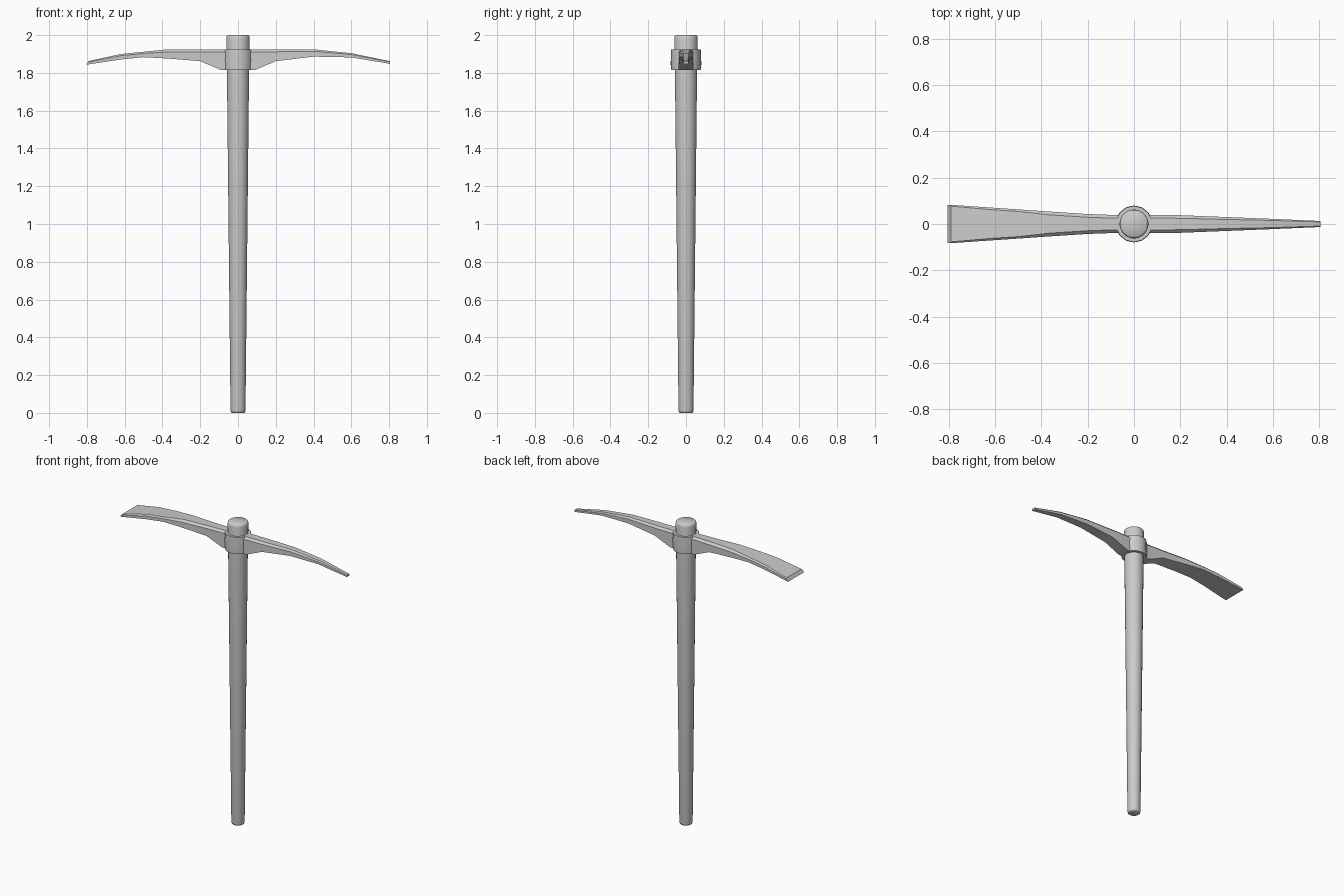
import bpy, bmesh, math

if "Cube" in bpy.data.objects:
    bpy.data.objects.remove(bpy.data.objects["Cube"])


def loft(name, rings, angle=30):
    """Skin closed rings of equal point count and cap both ends."""
    bm = bmesh.new()
    vr = [[bm.verts.new(p) for p in ring] for ring in rings]
    n = len(rings[0])
    for a, b in zip(vr, vr[1:]):
        for i in range(n):
            j = (i + 1) % n
            bm.faces.new((a[i], a[j], b[j], b[i]))
    bm.faces.new(vr[0])
    bm.faces.new(vr[-1])
    bmesh.ops.recalc_face_normals(bm, faces=bm.faces)
    me = bpy.data.meshes.new(name)
    bm.to_mesh(me)
    bm.free()
    ob = bpy.data.objects.new(name, me)
    bpy.context.collection.objects.link(ob)
    bpy.ops.object.select_all(action='DESELECT')
    ob.select_set(True)
    bpy.context.view_layer.objects.active = ob
    bpy.ops.object.shade_smooth_by_angle(angle=math.radians(angle))
    return ob


def circle(r, z, n):
    return [(r * math.cos(2 * math.pi * (i + .5) / n),
             r * math.sin(2 * math.pi * (i + .5) / n), z) for i in range(n)]


def arm_section(x, w, bottom, top, lean=0.0):
    """Bar section with chamfered upper edges; lean slants the tip."""
    c = min(0.014, (top - bottom) * 0.3, w * 0.35)
    pts = [(-w, bottom), (w, bottom), (w, top - c), (w - c, top), (-w + c, top), (-w, top - c)]
    return [(x + lean * (z - bottom) / (top - bottom), y, z) for y, z in pts]


# Tapered wooden shaft with softened ends
shaft = [(0.033, 0), (0.038, 0.004), (0.040, 0.014), (0.059, 1.80),
         (0.0625, 1.985), (0.060, 1.995), (0.054, 2.0)]
loft("handle", [circle(r, z, 24) for r, z in shaft], 45)

# Faceted eye of the head around the shaft
loft("head_collar", [circle(0.078, 1.815, 14), circle(0.080, 1.87, 14), circle(0.078, 1.925, 14)])

# Pointed arm: x, half width, underside, top
pick = [(0.05, 0.039, 1.815, 1.925), (0.09, 0.039, 1.815, 1.925),
        (0.20, 0.038, 1.862, 1.925), (0.40, 0.030, 1.886, 1.925),
        (0.60, 0.022, 1.882, 1.904), (0.805, 0.013, 1.848, 1.862)]
loft("pick_arm", [arm_section(*s) for s in pick])

# Broad flared arm with a slanted cutting edge
adze = [(-0.05, 0.039, 1.815, 1.925), (-0.09, 0.039, 1.815, 1.925),
        (-0.20, 0.043, 1.862, 1.925), (-0.37, 0.054, 1.876, 1.925),
        (-0.50, 0.063, 1.883, 1.912), (-0.62, 0.071, 1.871, 1.900)]
rings = [arm_section(*s) for s in adze]
rings.append(arm_section(-0.805, 0.083, 1.843, 1.863, 0.015))
loft("adze_arm", rings)
